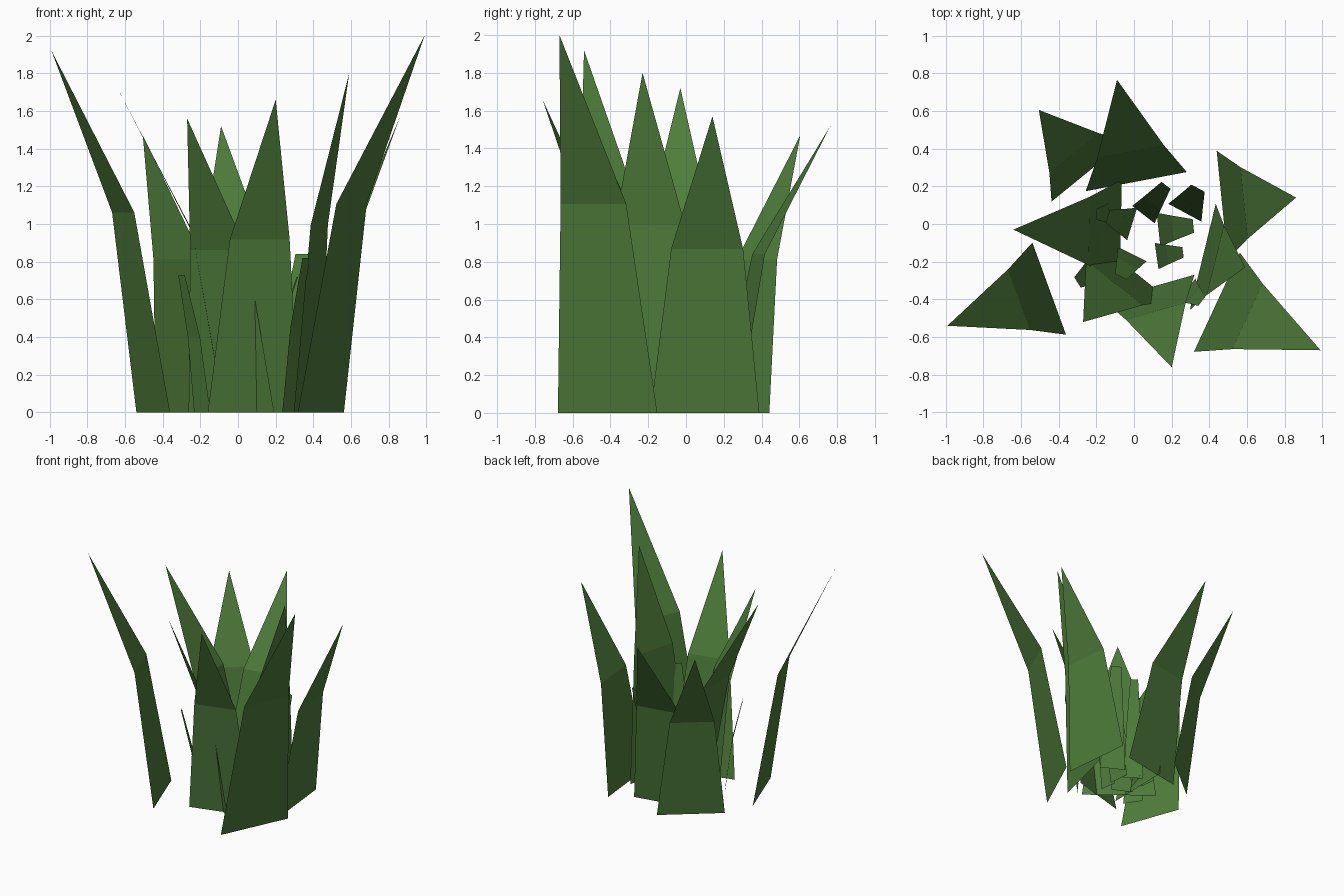
import bpy
from mathutils import Vector

green = bpy.data.materials.new("leaf_green")
green.diffuse_color = (0.078, 0.205, 0.044, 1.0)


def make_sheet(name, verts, faces):
    mesh = bpy.data.meshes.new(name)
    mesh.from_pydata(verts, [], faces)
    mesh.materials.append(green)
    obj = bpy.data.objects.new(name, mesh)
    bpy.context.collection.objects.link(obj)


def blade(name, base, top, height, width, knee_out, knee_up, mid_w, top_w):
    """Folded leaf: base edge, knee edge, then a point or a short blunt edge."""
    base, top = Vector(base), Vector(top)
    lean = top - base
    side = Vector((-lean.y, lean.x)).normalized()
    rows = [(base, 0, width),
            (base + lean * knee_out, height * knee_up, width * mid_w),
            (top, height, width * top_w)]
    verts = []
    for centre, z, w in rows:
        offsets = (-w / 2, w / 2) if w > 0 else (0,)
        for s in offsets:
            p = centre + side * s
            verts.append((p.x, p.y, z))
    end = (2, 3, 5, 4) if top_w > 0 else (2, 3, 4)
    make_sheet(name, verts, [(0, 1, 3, 2), end])


# Large pointed blades: base centre, tip, height, base width
large = [
    ((0.44, -0.415), (0.99, -0.67), 2.00, 0.58),
    ((-0.45, -0.343), (-0.99, -0.54), 1.92, 0.52),
    ((0.468, 0.10), (0.86, 0.14), 1.57, 0.58),
    ((0.365, -0.175), (0.59, -0.23), 1.80, 0.58),
    ((0.08, -0.338), (0.20, -0.76), 1.66, 0.50),
    ((-0.035, -0.225), (-0.27, -0.52), 1.56, 0.58),
    ((-0.07, -0.04), (-0.64, -0.03), 1.72, 0.55),
    ((-0.24, 0.28), (-0.505, 0.605), 1.47, 0.51),
    ((0.012, 0.225), (-0.09, 0.765), 1.52, 0.546),
]
for i, (b, t, h, w) in enumerate(large):
    blade(f"outer_blade_{i + 1}", b, t, h, w, 0.295, 0.553, 0.66, 0)

# Small blunt blades in the middle: base centre, top centre, height, base width
small = [
    ((0.05, 0.05), (0.17, 0.205), 0.78, 0.15),
    ((0.27, 0.06), (0.34, 0.19), 0.84, 0.20),
    ((0.13, -0.03), (0.315, -0.01), 0.72, 0.18),
    ((0.12, -0.17), (0.26, -0.15), 0.65, 0.14),
    ((-0.01, -0.16), (-0.07, -0.28), 0.75, 0.17),
    ((-0.01, 0.00), (-0.14, 0.04), 0.75, 0.18),
    ((-0.09, 0.06), (-0.20, 0.05), 0.78, 0.14),
    ((-0.19, -0.24), (-0.30, -0.31), 0.73, 0.16),
    ((0.28, -0.35), (0.36, -0.41), 0.82, 0.15),
]
for i, (b, t, h, w) in enumerate(small):
    blade(f"inner_blade_{i + 1}", b, t, h, w, 0.4, 0.55, 0.75, 0.4)
